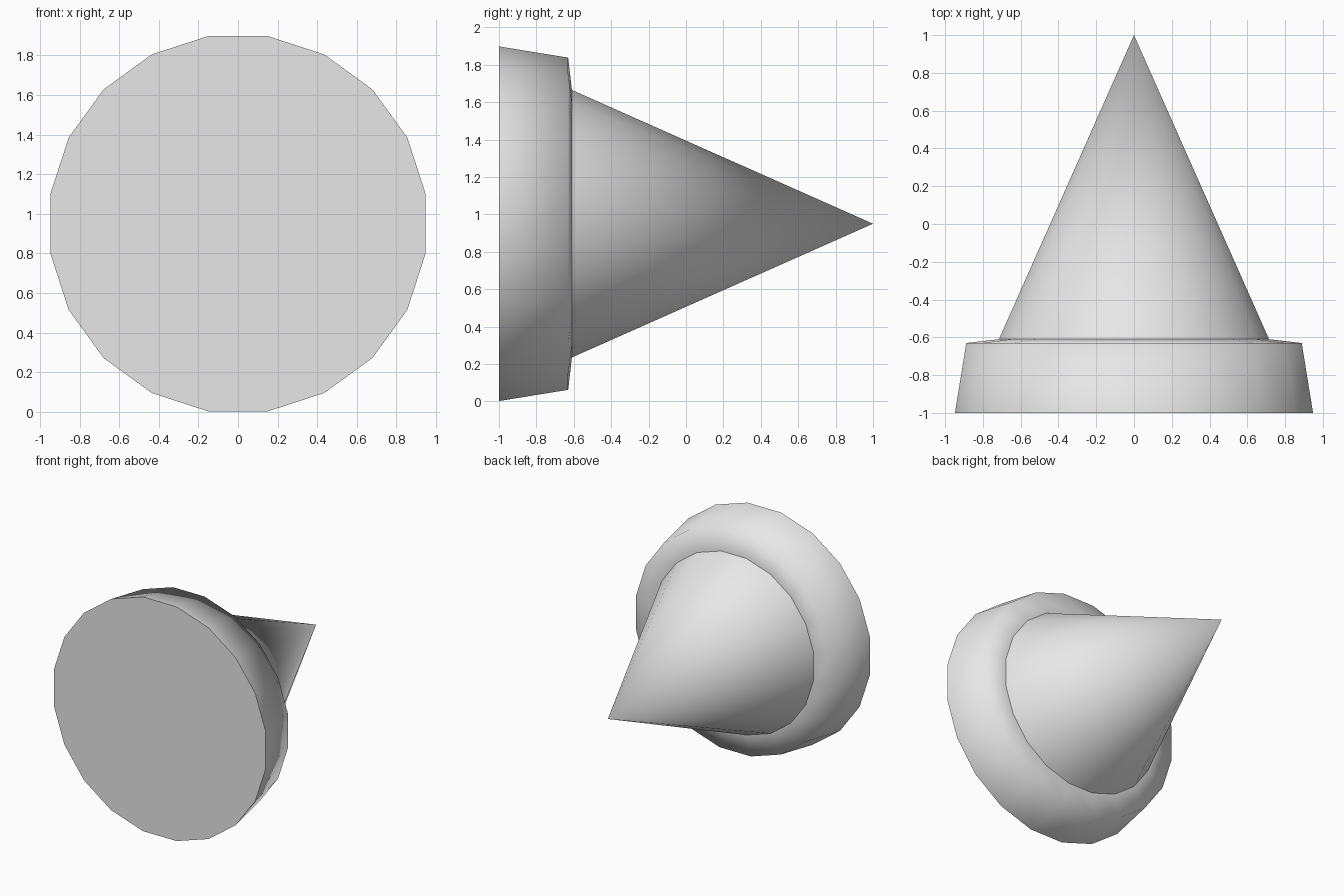
import bpy, bmesh, math

SIDES = 20

# Remove the default cube
old = bpy.data.objects.get("Cube")
if old:
    bpy.data.objects.remove(old, do_unlink=True)

# One plain grey
grey = bpy.data.materials.new("light grey")
grey.use_nodes = True
grey.diffuse_color = (0.8, 0.8, 0.8, 1)
grey.node_tree.nodes["Principled BSDF"].inputs["Base Color"].default_value = (0.8, 0.8, 0.8, 1)


def ring(bm, y, apothem):
    """A polygon of vertices around the y axis, with a flat side at the top."""
    r = apothem / math.cos(math.pi / SIDES)
    angles = [math.tau * (i + 0.5) / SIDES for i in range(SIDES)]
    return [bm.verts.new((r * math.cos(a), y, 0.95 + r * math.sin(a))) for a in angles]


def bridge(bm, a, b):
    for i in range(SIDES):
        j = (i + 1) % SIDES
        bm.faces.new((a[i], a[j], b[j], b[i]))


def finish(bm, name):
    bmesh.ops.recalc_face_normals(bm, faces=bm.faces)
    for face in bm.faces:
        face.smooth = True
    mesh = bpy.data.meshes.new(name)
    bm.to_mesh(mesh)
    bm.free()
    mesh.materials.append(grey)
    obj = bpy.data.objects.new(name, mesh)
    bpy.context.collection.objects.link(obj)


# Tapered base disc: flat front cap, wall, and sloping shoulder
bm = bmesh.new()
front, rim, neck = [ring(bm, y, r) for y, r in ((-1, 0.948), (-0.63, 0.888), (-0.61, 0.715))]
bridge(bm, front, rim)
bridge(bm, rim, neck)
cap = bm.faces.new(front)
for edge in cap.edges:
    edge.smooth = False
finish(bm, "base_disc")

# Pointed cone on the shoulder
bm = bmesh.new()
foot = ring(bm, -0.61, 0.715)
tip = bm.verts.new((0, 1, 0.95))
for i in range(SIDES):
    bm.faces.new((foot[i], foot[(i + 1) % SIDES], tip))
finish(bm, "cone")
